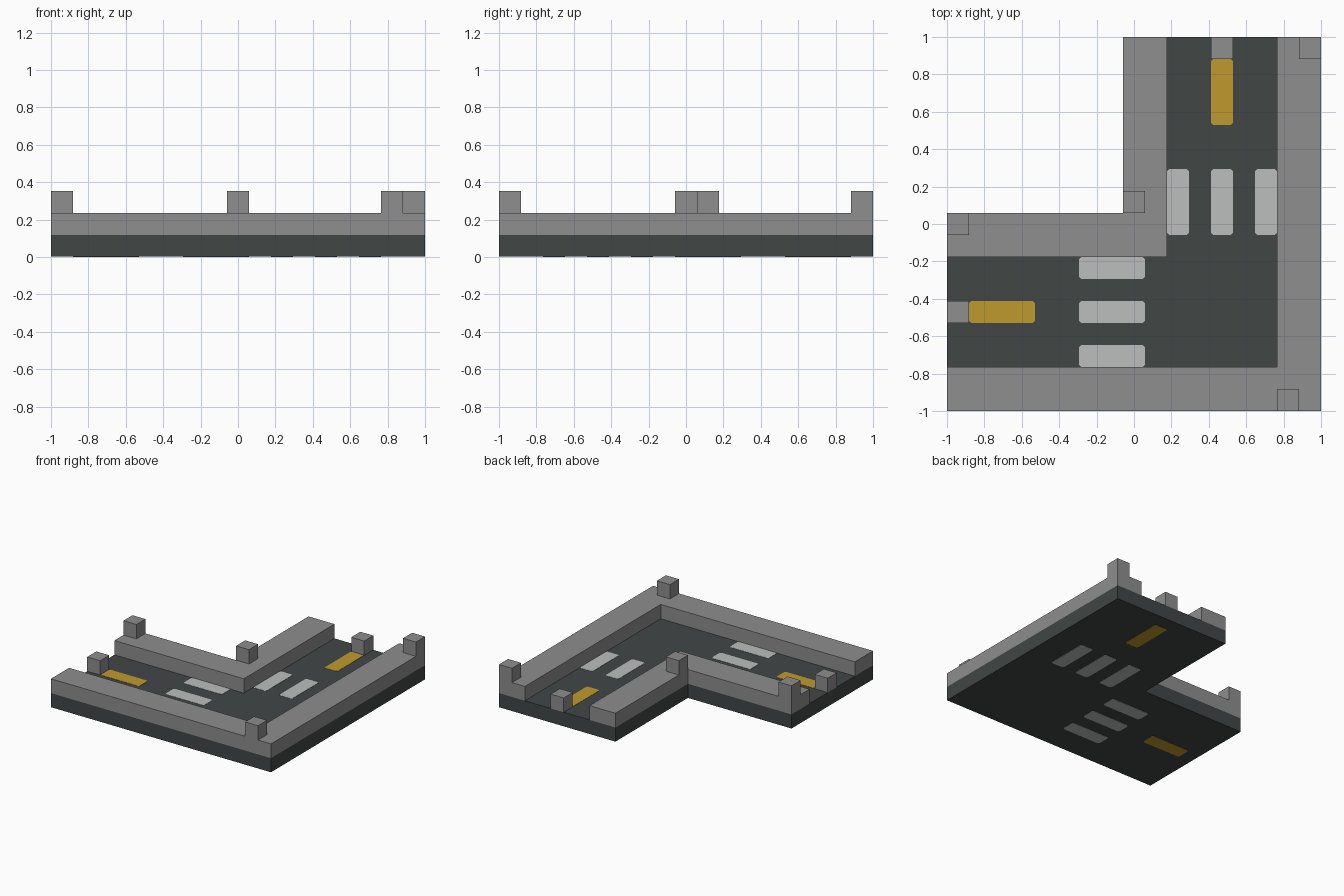
import bpy
import bmesh

if "Cube" in bpy.data.objects:
    bpy.data.objects.remove(bpy.data.objects["Cube"])

U = 1 / 17          # half a block: the whole layout sits on this grid
ROAD, KERB, POST = 2 * U, 4 * U, 6 * U
PAINT = 0.002


def material(name, srgb):
    lin = [((c / 255 + 0.055) / 1.055) ** 2.4 for c in srgb]
    m = bpy.data.materials.new(name)
    m.use_nodes = True
    m.diffuse_color = (*lin, 1)
    m.node_tree.nodes["Principled BSDF"].inputs["Base Color"].default_value = (*lin, 1)
    return m


asphalt = material("dark asphalt", (65, 71, 70))
stone = material("grey stone", (142, 142, 142))
white = material("white paint", (188, 190, 189))
yellow = material("yellow paint", (191, 154, 46))


def prism(name, outline, z0, z1, mat):
    """Extrude a flat outline, given in grid units, from z0 to z1."""
    bm = bmesh.new()
    face = bm.faces.new([bm.verts.new((x * U, y * U, z0)) for x, y in outline])
    ext = bmesh.ops.extrude_face_region(bm, geom=[face])
    for v in ext["geom"]:
        if isinstance(v, bmesh.types.BMVert):
            v.co.z = z1
    bmesh.ops.recalc_face_normals(bm, faces=bm.faces)
    me = bpy.data.meshes.new(name)
    bm.to_mesh(me)
    bm.free()
    me.materials.append(mat)
    ob = bpy.data.objects.new(name, me)
    bpy.context.collection.objects.link(ob)
    return ob


def rect(x0, y0, x1, y1):
    return [(x0, y0), (x1, y0), (x1, y1), (x0, y1)]


def clipped(x0, y0, x1, y1, c=0.2):
    """Rectangle with small cut corners."""
    return [(x0 + c, y0), (x1 - c, y0), (x1, y0 + c), (x1, y1 - c),
            (x1 - c, y1), (x0 + c, y1), (x0, y1 - c), (x0, y0 + c)]


def corner(inner, outer):
    """L-shaped outline between an inner and an outer turn of the road."""
    return [(-17, -outer), (outer, -outer), (outer, 17),
            (inner, 17), (inner, -inner), (-17, -inner)]


# Road slab and the two kerbs following the bend
prism("road_slab", corner(-1, 17), PAINT, ROAD, asphalt)
prism("outer_kerb", corner(13, 17), ROAD, KERB, stone)
prism("inner_kerb", corner(-1, 3), ROAD, KERB, stone)

# Posts on the kerbs
for i, (x, y) in enumerate([(-17, -1), (-1, 1), (15, 15), (13, -17)]):
    prism(f"kerb_post_{i + 1}", rect(x, y, x + 2, y + 2), KERB, POST, stone)

# Lane blocks at both open ends of the road
prism("back_lane_block", rect(7, 15, 9, 17), ROAD, KERB, stone)
prism("left_lane_block", rect(-17, -9, -15, -7), ROAD, KERB, stone)

# Painted markings on top and underside, mirrored across the bend's diagonal
marks = [("crossing_stripe", x, -1, 5, white) for x in (3, 7, 11)]
marks.append(("centre_line", 7, 9, 15, yellow))
for name, x, y0, y1, mat in marks:
    back = clipped(x, y0, x + 2, y1)
    left = [(-b, -a) for a, b in back]
    for arm, outline in (("back", back), ("left", left)):
        prism(f"{arm}_{name}_top", outline, ROAD, ROAD + PAINT, mat)
        prism(f"{arm}_{name}_underside", outline, 0, PAINT, mat)
